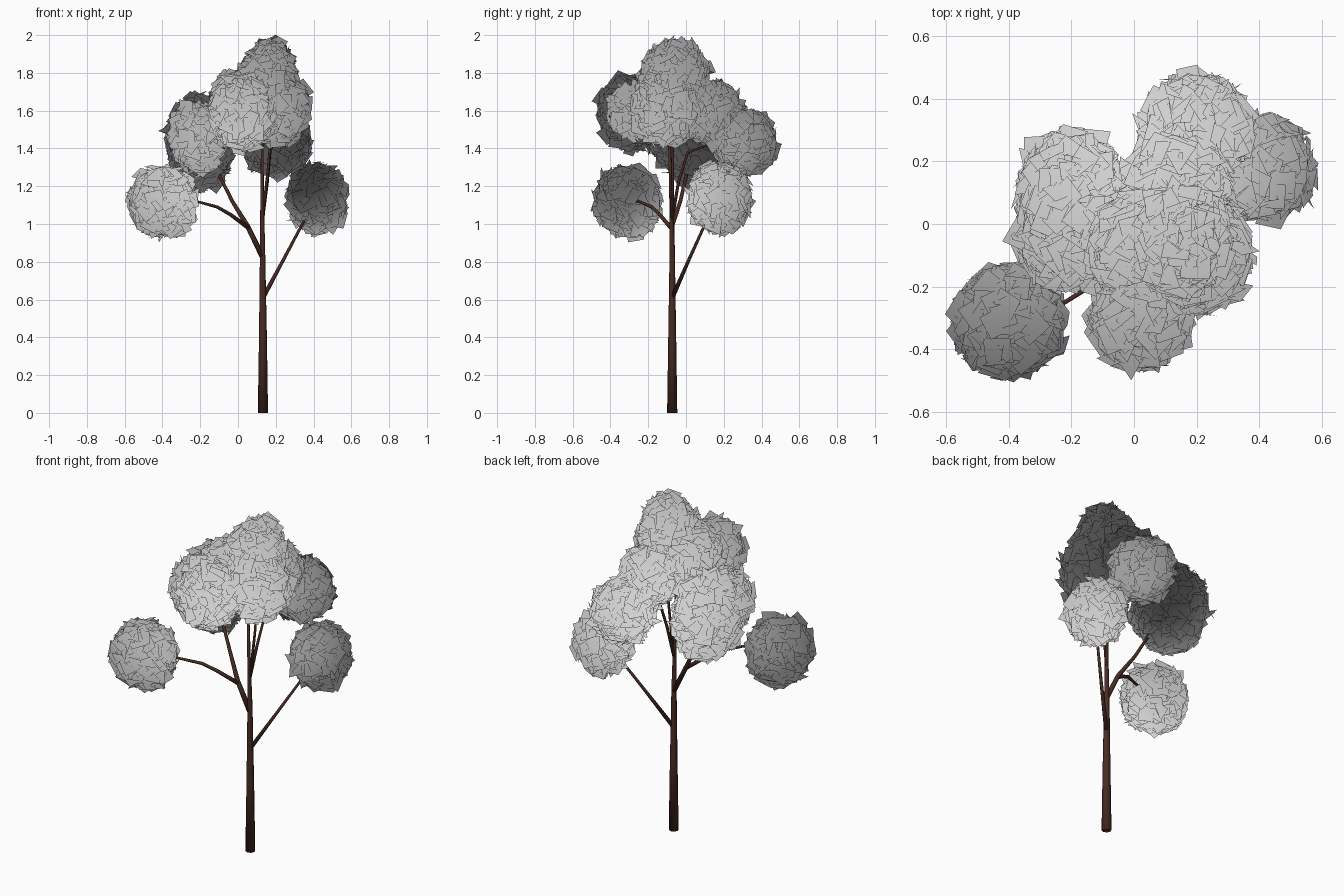
import bpy
import bmesh
import math
import random
from mathutils import Vector, Quaternion

random.seed(4)
cube = bpy.data.objects.get("Cube")
if cube:
    bpy.data.objects.remove(cube, do_unlink=True)


def make_material(name, color):
    mat = bpy.data.materials.new(name)
    mat.use_nodes = True
    mat.diffuse_color = (*color, 1)
    mat.node_tree.nodes["Principled BSDF"].inputs["Base Color"].default_value = (*color, 1)
    return mat


bark = make_material("dark brown bark", (0.065, 0.025, 0.017))
leaf = make_material("pale grey leaves", (0.64, 0.64, 0.64))
CROWN_BASE = Vector((0.12, -0.07, 0.88))


def finish(name, bm, mat):
    mesh = bpy.data.meshes.new(name)
    bm.to_mesh(mesh)
    bm.free()
    mesh.materials.append(mat)
    mesh.shade_smooth()
    obj = bpy.data.objects.new(name, mesh)
    bpy.context.collection.objects.link(obj)
    return obj


def limb(name, path, sides=8):
    """Tapered tube through (x, y, z, radius) points, capped at both ends."""
    bm = bmesh.new()
    points = [Vector(p[:3]) for p in path]
    rings = []
    for i, p in enumerate(points):
        along = points[min(i + 1, len(points) - 1)] - points[max(i - 1, 0)]
        turn = Vector((0, 0, 1)).rotation_difference(along.normalized())
        if i == 0 and p.z == 0:
            turn = Quaternion()
        angles = [math.tau * k / sides for k in range(sides)]
        rings.append([bm.verts.new(p + turn @ Vector((math.cos(a), math.sin(a), 0)) * path[i][3])
                      for a in angles])
    for low, high in zip(rings, rings[1:]):
        for k in range(sides):
            n = (k + 1) % sides
            bm.faces.new((low[k], low[n], high[n], high[k]))
    bm.faces.new(rings[0][::-1])
    bm.faces.new(rings[-1])
    return finish(name, bm, bark)


def leaf_cluster(name, centre, radii):
    """Ellipsoid shell of overlapping, tilted square leaf cards."""
    bm = bmesh.new()
    centre, radii = Vector(centre), Vector(radii)
    size = sum(radii) / 3
    count = int(9000 * size * size)
    golden = math.pi * (3 - math.sqrt(5))
    for i in range(count):
        z = 1 - 2 * (i + 0.5) / count
        flat = math.sqrt(1 - z * z)
        way = Vector((flat * math.cos(golden * i), flat * math.sin(golden * i), z))
        spot = centre + way * radii * random.uniform(0.84, 0.98)
        tilt = Vector([random.gauss(0, 0.33) for _ in range(3)])
        normal = (way + tilt).normalized()
        turn = normal.to_track_quat("Z", "Y") @ Quaternion((0, 0, 1), random.uniform(0, math.tau))
        half = random.uniform(0.032, 0.05)
        corners = ((-1, -1), (1, -1), (1, 1), (-1, 1))
        bm.faces.new([bm.verts.new(spot + turn @ Vector((a, b, 0)) * half) for a, b in corners])
    obj = finish(name, bm, leaf)
    # Soft shading that fans out from the foot of the crown
    normals = [(v.co - CROWN_BASE).normalized() for v in obj.data.vertices]
    obj.data.normals_split_custom_set_from_vertices(normals)


# Trunk and branches
limb("trunk", [(0.132, -0.073, 0, 0.027), (0.132, -0.073, 0.4, 0.021),
               (0.13, -0.073, 0.85, 0.014), (0.128, -0.078, 1.1, 0.01),
               (0.128, -0.09, 1.5, 0.006)])
limb("left_branch", [(0.138, -0.068, 0.62, 0.012), (0.24, 0.015, 0.81, 0.009),
                     (0.41, 0.16, 1.13, 0.006)])
limb("right_branch", [(0.128, -0.073, 0.83, 0.015), (0.05, -0.075, 0.99, 0.013),
                      (-0.03, -0.03, 1.12, 0.01), (-0.16, 0.03, 1.38, 0.007)])
limb("low_right_branch", [(0.055, -0.08, 0.98, 0.012), (-0.04, -0.14, 1.05, 0.01),
                          (-0.11, -0.18, 1.09, 0.009), (-0.22, -0.25, 1.12, 0.007),
                          (-0.34, -0.3, 1.12, 0.005)])
limb("back_branch", [(0.13, -0.073, 1.03, 0.009), (0.155, -0.04, 1.22, 0.008),
                     (0.17, 0.01, 1.38, 0.007), (0.19, 0.18, 1.44, 0.005)])
limb("top_branch", [(0.13, -0.075, 1.02, 0.009), (0.16, -0.07, 1.3, 0.007),
                    (0.18, -0.07, 1.55, 0.005)])

# Foliage
CLUSTERS = {
    "low_right_leaves": ((-0.4, -0.31, 1.12), (0.175, 0.175, 0.19)),
    "low_left_leaves": ((0.42, 0.18, 1.14), (0.155, 0.165, 0.185)),
    "back_leaves": ((0.2, 0.31, 1.43), (0.175, 0.17, 0.17)),
    "back_upper_leaves": ((0.14, 0.14, 1.59), (0.16, 0.155, 0.165)),
    "right_leaves": ((-0.2, 0.08, 1.43), (0.175, 0.22, 0.26)),
    "right_front_leaves": ((-0.22, -0.06, 1.47), (0.145, 0.145, 0.175)),
    "front_leaves": ((0.02, -0.29, 1.59), (0.16, 0.175, 0.2)),
    "middle_leaves": ((0.19, -0.1, 1.61), (0.185, 0.195, 0.195)),
    "top_leaves": ((0.155, -0.06, 1.78), (0.15, 0.185, 0.175)),
    "peak_leaves": ((0.175, -0.06, 1.88), (0.085, 0.12, 0.09)),
    "inner_leaves": ((0.02, -0.08, 1.66), (0.15, 0.2, 0.16)),
}
for cluster, (spot, radii) in CLUSTERS.items():
    leaf_cluster(cluster, spot, radii)
